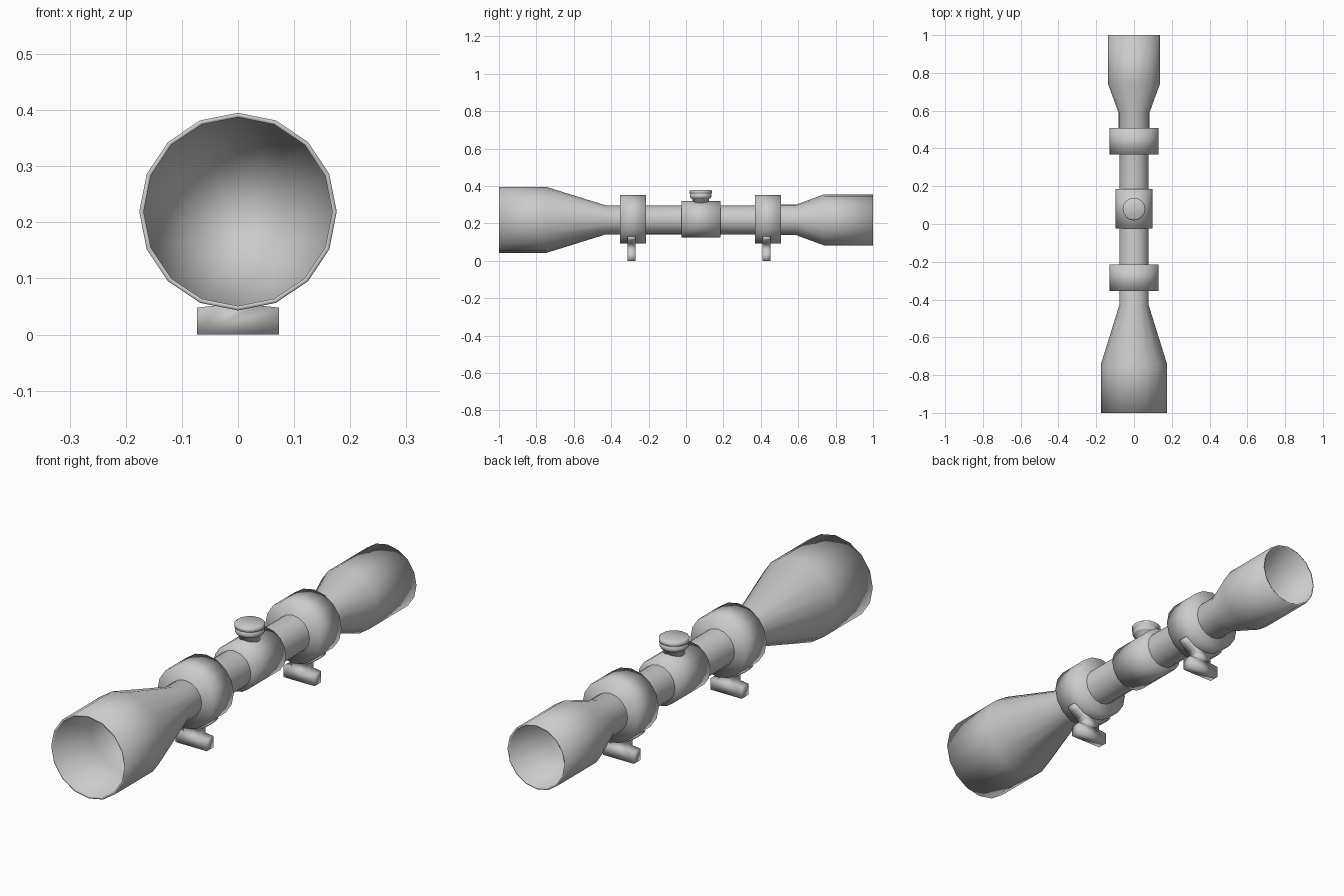
import bpy, bmesh
from math import sin, cos, pi

if "Cube" in bpy.data.objects:
    bpy.data.objects.remove(bpy.data.objects["Cube"])

SIDES = 16
AXIS_Z = 0.219


def finish(name, bm):
    bmesh.ops.remove_doubles(bm, verts=bm.verts, dist=1e-5)
    bmesh.ops.recalc_face_normals(bm, faces=bm.faces)
    mesh = bpy.data.meshes.new(name)
    bm.to_mesh(mesh)
    bm.free()
    mesh.shade_smooth()
    obj = bpy.data.objects.new(name, mesh)
    bpy.context.collection.objects.link(obj)
    return obj


def lathe(name, profile, center, along="Y"):
    """Revolve (radius, distance) points; zero radii close the ends."""
    bm = bmesh.new()
    rings = []
    for r, d in profile:
        ring = []
        for i in range(SIDES):
            a = 2 * pi * i / SIDES
            u, v = r * sin(a), r * cos(a)
            p = (u, d, v) if along == "Y" else (u, v, d)
            ring.append(bm.verts.new([c + q for c, q in zip(center, p)]))
        rings.append(ring)
    for (a, ra), (b, rb) in zip(zip(rings, profile), zip(rings[1:], profile[1:])):
        for i in range(SIDES):
            j = (i + 1) % SIDES
            if ra[0] == 0:
                bm.faces.new((a[0], b[i], b[j]))
            elif rb[0] == 0:
                bm.faces.new((a[i], a[j], b[0]))
            else:
                bm.faces.new((a[i], a[j], b[j], b[i]))
    loose = [v for v in bm.verts if not v.link_faces]
    bmesh.ops.delete(bm, geom=loose, context="VERTS")
    return finish(name, bm)


def drum(name, radius, y0, y1, z):
    return lathe(name, [(0, y0), (radius, y0), (radius, y1), (0, y1)], (0, 0, z))


def mount_foot(name, y, depth):
    # symmetric outline: foot bar, narrow stem, collar hugging the ring
    half = [(0.073, 0.0), (0.073, 0.048), (0.036, 0.052), (0.036, 0.082),
            (0.052, 0.09), (0.082, 0.111), (0.098, 0.131)]
    outline = half + [(-x, z) for x, z in reversed(half)]
    bm = bmesh.new()
    face = bm.faces.new([bm.verts.new((x, y - depth / 2, z)) for x, z in outline])
    out = bmesh.ops.extrude_face_region(bm, geom=[face])
    moved = [g for g in out["geom"] if isinstance(g, bmesh.types.BMVert)]
    bmesh.ops.translate(bm, verts=moved, vec=(0, depth, 0))
    return finish(name, bm)


# hollow objective bell, main tube and hollow eyepiece as one body
lathe("scope_body", [
    (0, -0.44), (0.077, -0.44), (0.168, -0.75), (0.168, -1.0),
    (0.176, -1.0), (0.176, -0.745), (0.078, -0.43),
    (0.077, 0.36), (0.082, 0.40), (0.082, 0.59),
    (0.137, 0.74), (0.137, 1.0), (0.130, 1.0), (0.130, 0.745),
    (0.079, 0.605), (0, 0.605)], (0, 0, AXIS_Z))

# turret saddle
drum("turret_saddle", 0.097, -0.025, 0.184, 0.222)

# adjustment knob
lathe("turret_knob", [
    (0, 0.29), (0.043, 0.29), (0.043, 0.333), (0.053, 0.335), (0.057, 0.342),
    (0.057, 0.355), (0.053, 0.358), (0.060, 0.362), (0.060, 0.374),
    (0.054, 0.379), (0, 0.380)], (0, 0.079, 0), "Z")

# mounting rings with feet
for label, y in (("front", -0.284), ("rear", 0.438)):
    drum(label + "_ring", 0.13, y - 0.07, y + 0.07, 0.223)
    mount_foot(label + "_mount_foot", y - 0.007, 0.044)
